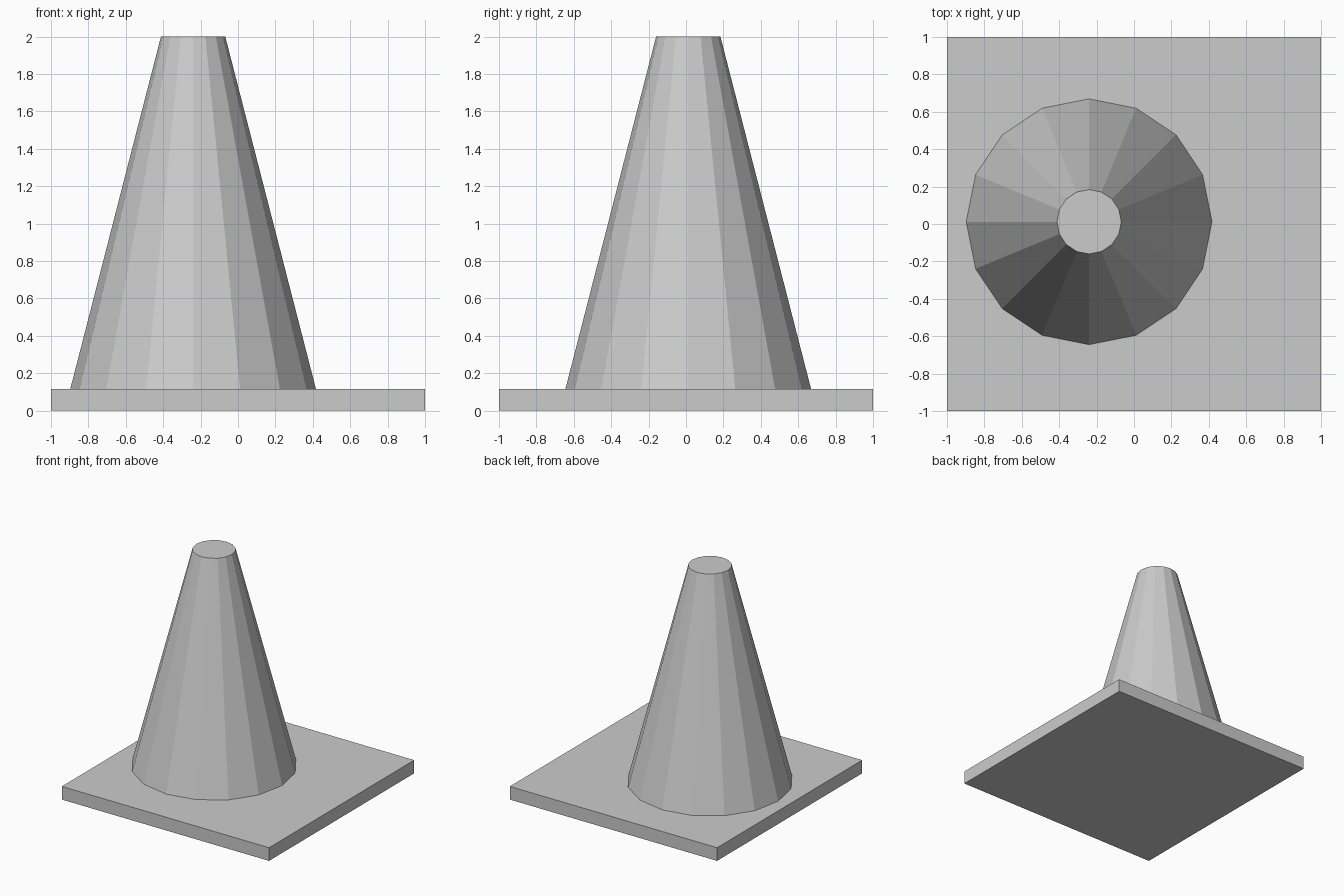
import bpy

# Remove the default cube
cube = bpy.data.objects.get("Cube")
if cube:
    bpy.data.objects.remove(cube, do_unlink=True)

# Single flat grey
grey = bpy.data.materials.new("light_grey")
grey.use_nodes = True
colour = (0.6, 0.6, 0.6, 1)
grey.diffuse_color = colour
grey.node_tree.nodes["Principled BSDF"].inputs["Base Color"].default_value = colour

BASE_HEIGHT = 0.115
TOTAL_HEIGHT = 2.0


def finish(name):
    obj = bpy.context.object
    obj.name = obj.data.name = name
    obj.data.materials.append(grey)
    return obj


# Square base plate
bpy.ops.mesh.primitive_cube_add(size=1, location=(0, 0, BASE_HEIGHT / 2))
plate = finish("base_plate")
plate.scale = (2, 2, BASE_HEIGHT)
bpy.ops.object.transform_apply(location=False, rotation=False, scale=True)

# Sixteen-sided tapered cone, set off-centre on the plate
bpy.ops.mesh.primitive_cone_add(
    vertices=16, radius1=0.657, radius2=0.172,
    depth=TOTAL_HEIGHT - BASE_HEIGHT,
    location=(-0.24, 0.012, (TOTAL_HEIGHT + BASE_HEIGHT) / 2))
finish("cone_body")
bpy.ops.object.shade_flat()
